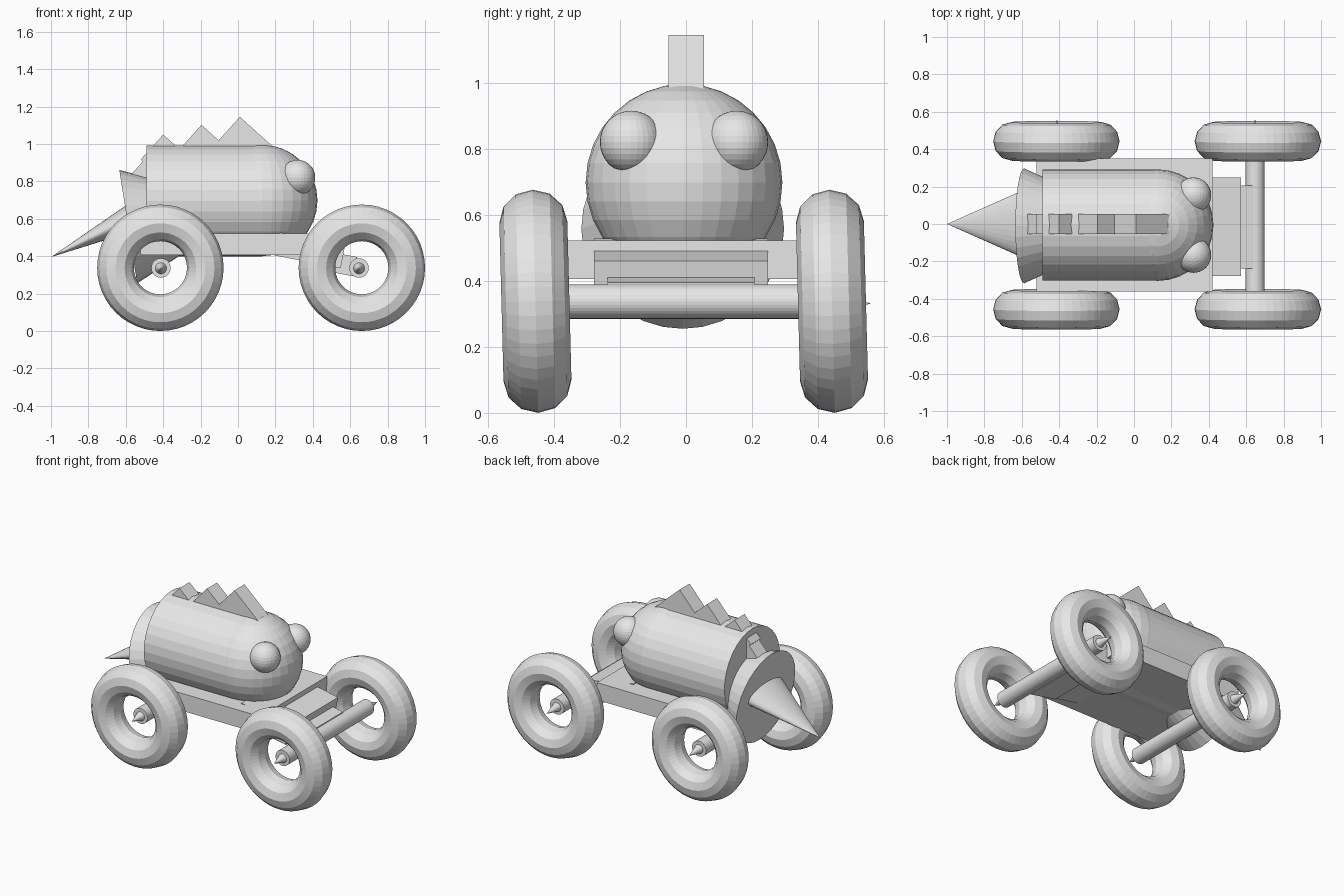
import bpy, math
from mathutils import Vector

if "Cube" in bpy.data.objects:
    bpy.data.objects.remove(bpy.data.objects["Cube"])

grey = bpy.data.materials.new("plain_grey")
grey.diffuse_color = (0.8, 0.8, 0.8, 1)
grey.use_nodes = True
grey.node_tree.nodes["Principled BSDF"].inputs["Base Color"].default_value = grey.diffuse_color
YC = -0.006  # centre line of the toy


def finish(name, scale=None, rot=None):
    ob = bpy.context.object
    ob.name = name
    ob.data.materials.append(grey)
    if scale:
        ob.scale = scale
    if rot:
        ob.rotation_euler = rot
    return ob


def box(name, centre, size, tilt=0.0):
    bpy.ops.mesh.primitive_cube_add(size=1, location=centre)
    return finish(name, size, (0, tilt, 0))


def ball(name, centre, r):
    bpy.ops.mesh.primitive_uv_sphere_add(segments=32, ring_count=16, radius=r, location=centre)
    return finish(name)


def cone(name, base, tip, r1, r2=0.0, scale=None):
    """Cone or cylinder running from base point to tip point."""
    base, tip = Vector(base), Vector(tip)
    d = tip - base
    bpy.ops.mesh.primitive_cone_add(vertices=32, radius1=r1, radius2=r2, depth=d.length,
                                    location=(base + tip) / 2)
    return finish(name, scale, d.to_track_quat('Z', 'Y').to_euler())


# chassis board
box("chassis", (-0.05, YC, 0.4635), (0.94, 0.711, 0.117))

# sloping nose plates reaching to the front axle
def nose_plate(name, top_x, top_z, length, width, thick, tilt=math.radians(11)):
    along = Vector((math.cos(tilt), 0, -math.sin(tilt)))
    up = Vector((math.sin(tilt), 0, math.cos(tilt)))
    c = Vector((top_x, YC - 0.009, top_z)) - along * length / 2 - up * thick / 2
    box(name, c, (length, width, thick), tilt)

nose_plate("nose_plate", 0.573, 0.46, 0.36, 0.526, 0.127)
nose_plate("axle_bracket", 0.638, 0.395, 0.2, 0.444, 0.105)

# barrel body with round head
cone("body", (-0.49, YC, 0.696), (0.13, YC, 0.696), 0.297, 0.297)
ball("head", (0.127, YC, 0.698), 0.298)

# eyes
for side, label in ((-1, "right"), (1, "left")):
    ball(label + "_eye", (0.318, YC + side * 0.16, 0.82), 0.095)

# flared rump and flattened tail
cone("rump", (-0.587, YC - 0.004, 0.558), (0.095, YC - 0.004, 0.665), 0.307)
cone("tail", (-0.55, 0, 0.614), (-1.0, 0, 0.395), 1.0, 0.0, (0.2, 0.076, 1))

# back spikes: tilted blocks sunk into the body, given by their top corner
tilt = math.radians(42)
for i, (x, z, s) in enumerate(((0.01, 1.145, 0.28), (-0.195, 1.102, 0.24),
                               (-0.4, 1.05, 0.18), (-0.465, 0.955, 0.155))):
    a = Vector((math.cos(tilt), 0, -math.sin(tilt)))
    b = Vector((-math.sin(tilt), 0, -math.cos(tilt)))
    box("back_spike_%d" % (i + 1), Vector((x, 0.001, z)) + (a + b) * s / 2, (s, 0.107, s), tilt)

# axles with pointed caps, and slightly leaning tyres
for label, wx, ax in (("rear", -0.415, -0.412), ("front", 0.662, 0.647)):
    cone(label + "_axle", (ax, -0.45, 0.337), (ax, 0.45, 0.337), 0.052, 0.052)
    cone(label + "_right_cap", (ax, -0.45, 0.335), (ax, -0.54, 0.335), 0.03)
    cone(label + "_left_cap", (ax, 0.45, 0.335), (ax, 0.56, 0.331), 0.03)
    for side, wy in (("right", -0.456), ("left", 0.442)):
        bpy.ops.mesh.primitive_torus_add(location=(wx, wy, 0.338), major_radius=0.24,
                                         minor_radius=0.098, major_segments=48, minor_segments=12)
        finish(label + "_" + side + "_tyre", (1, 1, 1.05), (math.pi / 2 + 0.026, 0, 0))
